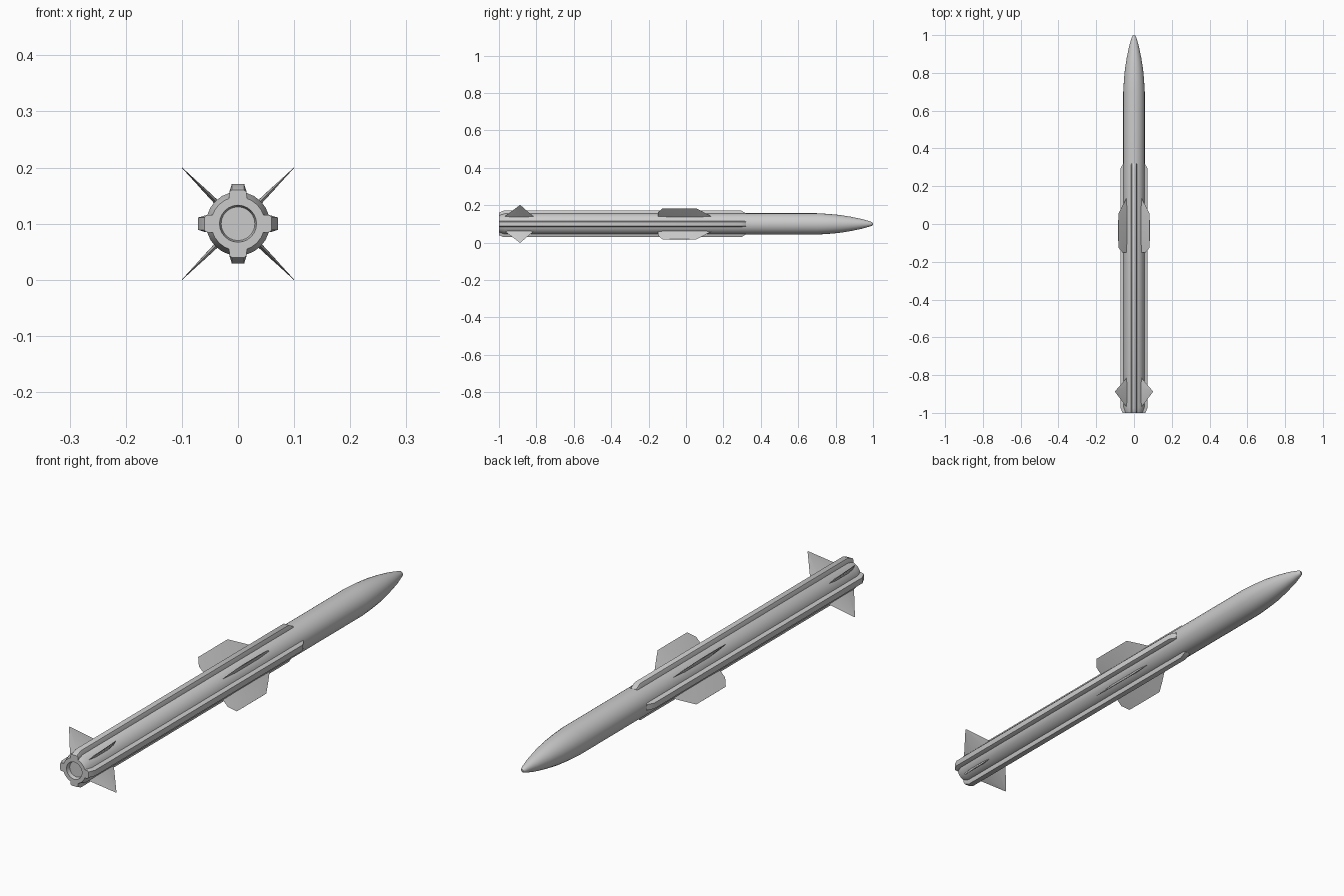
import bpy, bmesh, math
from mathutils import Matrix, Vector

if "Cube" in bpy.data.objects:
    bpy.data.objects.remove(bpy.data.objects["Cube"])

AXIS_Z = 0.1


def finish(bm, name, angle=30):
    bmesh.ops.recalc_face_normals(bm, faces=bm.faces[:])
    me = bpy.data.meshes.new(name)
    bm.to_mesh(me)
    bm.free()
    ob = bpy.data.objects.new(name, me)
    bpy.context.collection.objects.link(ob)
    ob.location.z = AXIS_Z
    bpy.ops.object.select_all(action='DESELECT')
    ob.select_set(True)
    bpy.context.view_layer.objects.active = ob
    bpy.ops.object.shade_smooth_by_angle(angle=math.radians(angle))
    return ob


def lathe(name, profile, sides=24):
    """Revolve (y, radius) points about the long axis."""
    bm = bmesh.new()
    rings = []
    for y, r in profile:
        ring = []
        for i in range(sides):
            a = 2 * math.pi * i / sides
            ring.append(bm.verts.new((r * math.cos(a), y, r * math.sin(a))))
        rings.append(ring)
    for a, b in zip(rings, rings[1:]):
        for i in range(sides):
            j = (i + 1) % sides
            bm.faces.new((a[i], a[j], b[j], b[i]))
    bm.faces.new(rings[0])
    bm.faces.new(rings[-1])
    return finish(bm, name)


def loft(name, sections, turn, angle=30):
    """Bridge equal-length sections of (x, y, z) points, turned about the long axis."""
    rot = Matrix.Rotation(math.radians(turn), 4, 'Y')
    bm = bmesh.new()
    rings = [[bm.verts.new(rot @ Vector(p)) for p in s] for s in sections]
    n = len(rings[0])
    for a, b in zip(rings, rings[1:]):
        for i in range(n):
            j = (i + 1) % n
            bm.faces.new((a[i], a[j], b[j], b[i]))
    bm.faces.new(rings[0])
    bm.faces.new(rings[-1])
    return finish(bm, name, angle)


def rail_section(y, top):
    return [(-0.016, y, 0.045), (-0.015, y, min(0.058, top - 0.003)), (-0.011, y, top),
            (0.011, y, top), (0.015, y, min(0.058, top - 0.003)), (0.016, y, 0.045)]


def blade_section(r, rear, front, t):
    """Six-sided blade slice: sharp leading and trailing edges, flat middle."""
    c = (front - rear) * 0.25
    return [(0, rear, r), (t, rear + c, r), (t, front - c, r),
            (0, front, r), (-t, front - c, r), (-t, rear + c, r)]


# Body with ogive nose and shallow nozzle at the tail
lathe("body", [(-0.985, 0.030), (-1.0, 0.033), (-1.0, 0.048), (-0.97, 0.057),
               (0.70, 0.057), (0.76, 0.0535), (0.82, 0.048), (0.88, 0.0385),
               (0.94, 0.026), (0.98, 0.0145), (0.993, 0.010), (1.0, 0.004)])

# Four long rails along the body
for k in range(4):
    loft(f"rail_{k + 1}", [rail_section(-1.0, 0.060), rail_section(-0.975, 0.071),
                           rail_section(0.295, 0.071), rail_section(0.32, 0.057)], 90 * k)

# Four mid wings and four tail fins on the diagonals
for k in range(4):
    turn = 45 + 90 * k
    loft(f"mid_wing_{k + 1}", [blade_section(0.05, -0.15, 0.145, 0.0045),
                               blade_section(0.088, -0.15, 0.095, 0.003),
                               blade_section(0.117, -0.125, 0.055, 0.0012)], turn, 15)
    loft(f"tail_fin_{k + 1}", [blade_section(0.05, -0.975, -0.81, 0.0045),
                               blade_section(0.1414, -0.889, -0.885, 0.0004)], turn, 15)
